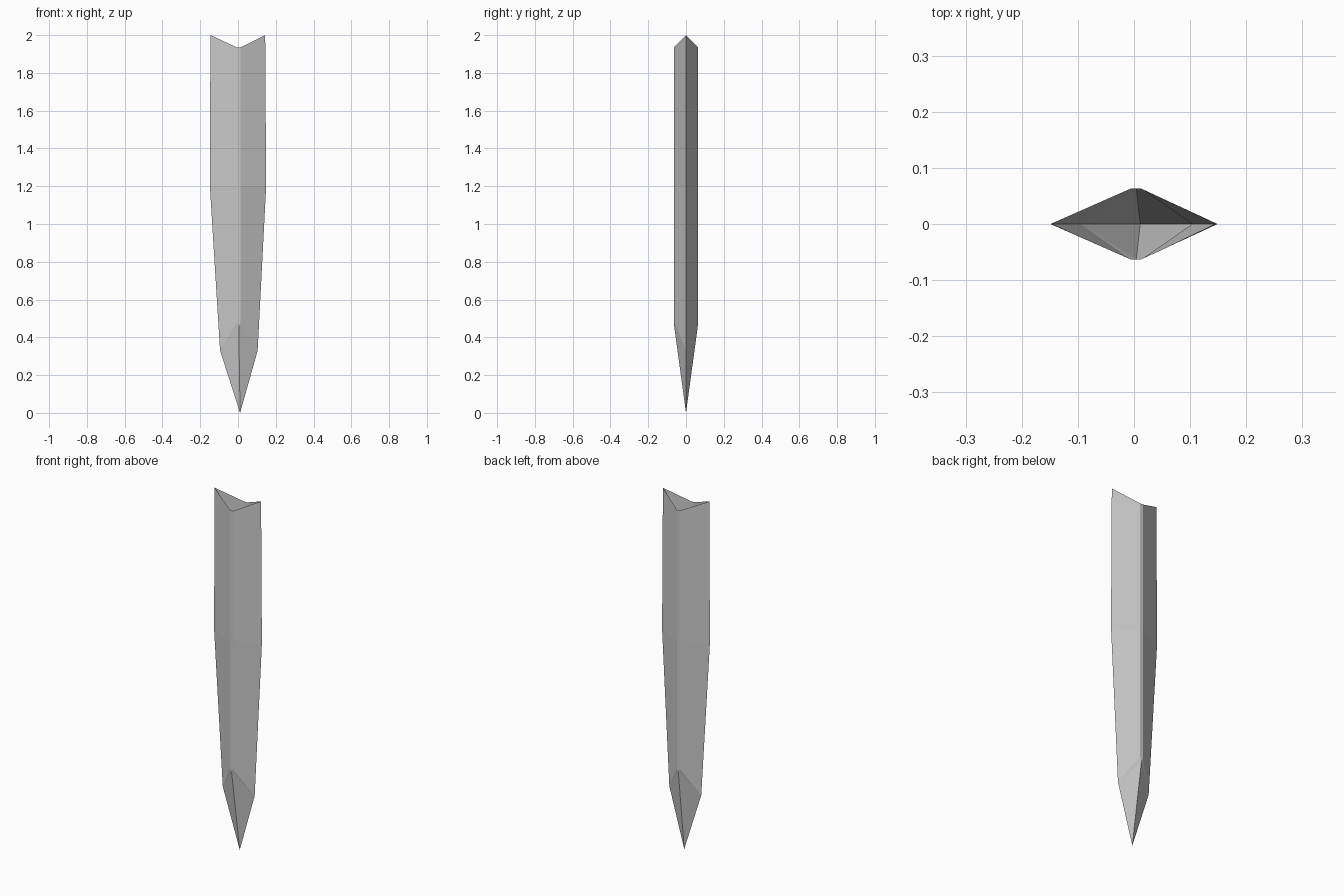
import bpy
import bmesh

if "Cube" in bpy.data.objects:
    bpy.data.objects.remove(bpy.data.objects["Cube"])

RIDGE_Y = -0.063
bm = bmesh.new()


def section(left, right, z_edge, z_ridge):
    """Front half of one cross-section: left edge, narrow flat ridge, right edge."""
    pts = [(left, 0, z_edge), (-0.006, RIDGE_Y, z_ridge),
           (0.013, RIDGE_Y, z_ridge), (right, 0, z_edge)]
    return [bm.verts.new(p) for p in pts]


# Blade body: notched open top, widest line, shoulder
rows = [section(-0.146, 0.144, 2.0, 1.935),
        section(-0.149, 0.149, 1.2, 1.2),
        section(-0.095, 0.104, 0.33, 0.48)]
for upper, lower in zip(rows, rows[1:]):
    for i in range(3):
        bm.faces.new((upper[i], lower[i], lower[i + 1], upper[i + 1]))

# Pointed tip with a single crease
left, ridge_l, ridge_r, right = rows[-1]
crease = bm.verts.new((0.004, RIDGE_Y, 0.462))
tip = bm.verts.new((0.011, 0, 0))
for face in ((ridge_l, crease, ridge_r), (left, crease, ridge_l), (left, tip, crease),
             (crease, tip, right), (crease, right, ridge_r)):
    bm.faces.new(face)

mesh = bpy.data.meshes.new("blade")
bm.to_mesh(mesh)
bm.free()
blade = bpy.data.objects.new("blade", mesh)
bpy.context.collection.objects.link(blade)

# Matching back half
mirror = blade.modifiers.new("back_half", 'MIRROR')
mirror.use_axis = (False, True, False)
mirror.use_clip = True
